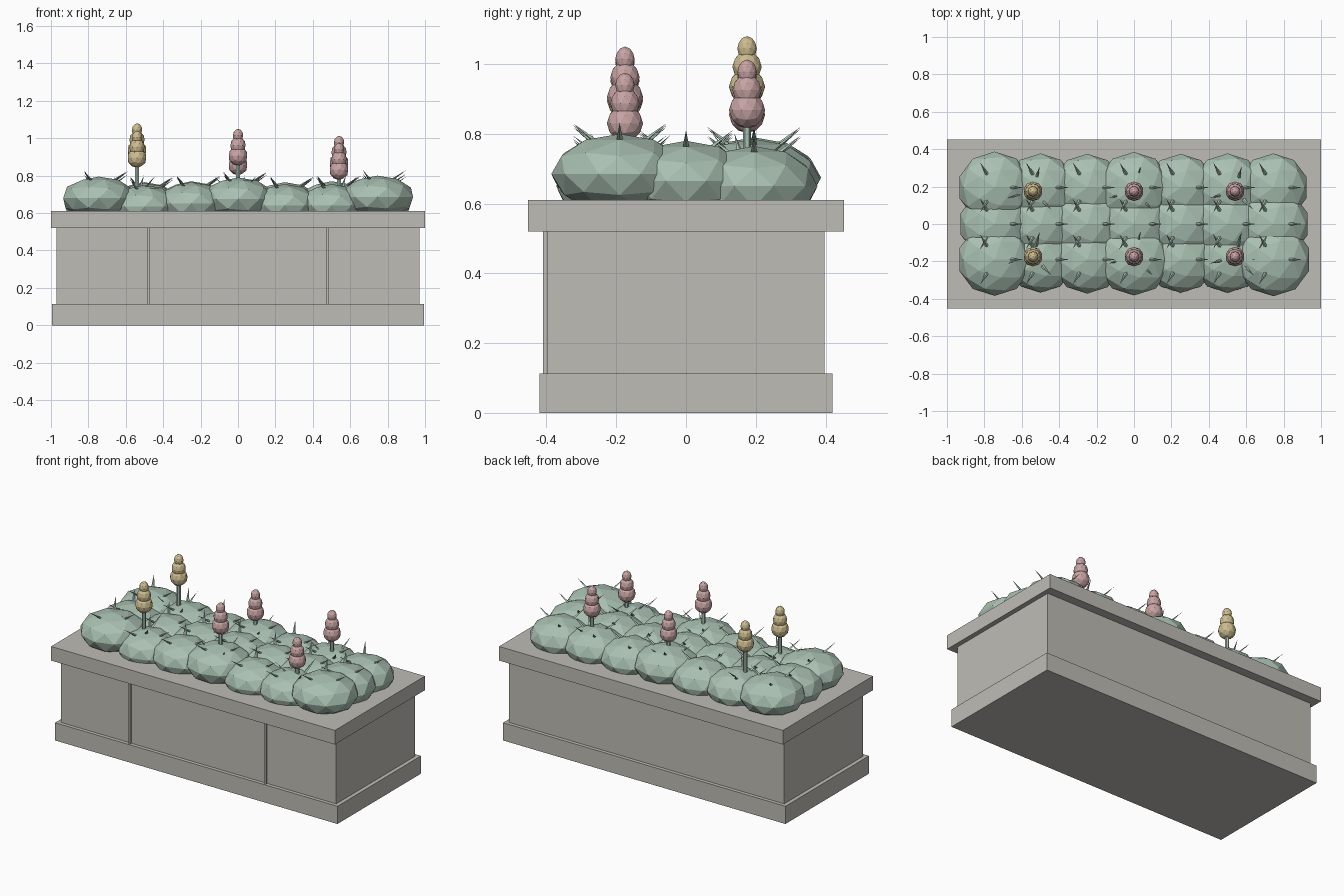
import bpy, math
from mathutils import Vector

if "Cube" in bpy.data.objects:
    bpy.data.objects.remove(bpy.data.objects["Cube"])


def material(name, rgb):
    m = bpy.data.materials.new(name)
    m.diffuse_color = (*rgb, 1)
    m.use_nodes = True
    m.node_tree.nodes["Principled BSDF"].inputs["Base Color"].default_value = m.diffuse_color
    return m


STONE = material("pale_stone", (0.52, 0.505, 0.465))
GREEN = material("sage_green", (0.40, 0.53, 0.445))
PINK = material("dusty_pink", (0.58, 0.37, 0.37))
TAN = material("straw_yellow", (0.62, 0.51, 0.28))


def finish(name, mat):
    o = bpy.context.object
    o.name = name
    o.data.materials.append(mat)
    return o


def box(name, x0, x1, y0, y1, z0, z1, mat):
    bpy.ops.mesh.primitive_cube_add(size=1, location=((x0 + x1) / 2, (y0 + y1) / 2, (z0 + z1) / 2))
    bpy.context.object.scale = (x1 - x0, y1 - y0, z1 - z0)
    return finish(name, mat)


def ball(name, loc, scale, mat):
    bpy.ops.mesh.primitive_ico_sphere_add(subdivisions=2, radius=1, location=loc)
    bpy.context.object.scale = scale
    return finish(name, mat)


def spike(name, base, tip, width, thick):
    # four-sided blade from base to tip
    base, tip = Vector(base), Vector(tip)
    d = tip - base
    bpy.ops.mesh.primitive_cone_add(vertices=4, radius1=1, radius2=0, depth=1, location=(base + tip) / 2)
    o = bpy.context.object
    o.rotation_euler = d.to_track_quat('Z', 'Y').to_euler()
    o.scale = (width, thick, d.length)
    return finish(name, GREEN)


# stone planter
box("plinth", -0.995, 0.995, -0.42, 0.42, 0, 0.113, STONE)
box("planter_body", -0.97, 0.97, -0.397, 0.397, 0.10, 0.53, STONE)
box("rim_slab", -1, 1, -0.453, 0.453, 0.52, 0.61, STONE)
for x in (-0.48, 0.477):
    box("panel_strip", x - 0.006, x + 0.006, -0.41, -0.39, 0.11, 0.522, STONE)

# shrubs: three rows of seven, each with three pointed leaves
columns = (-0.745, -0.5, -0.25, 0, 0.25, 0.5, 0.745)
rows = {
    -0.19: (0.795, 0.75, 0.765, 0.79, 0.755, 0.755, 0.80),
    0.0: (0.775, 0.76, 0.77, 0.775, 0.765, 0.77, 0.78),
    0.195: (0.79, 0.765, 0.76, 0.785, 0.76, 0.765, 0.765),
}
for y, tops in rows.items():
    for x, top in zip(columns, tops):
        r = 0.18 + (top - 0.76) * 0.4
        ball("shrub", (x, y, top - 0.115), (r + 0.005, r, 0.115), GREEN)
        for k in range(3):
            a = math.radians(120 * k)
            c, s = math.cos(a), math.sin(a)
            spike("shrub_leaf", (x + 0.06 * c, y + 0.06 * s, top - 0.035),
                  (x + 0.155 * c, y + 0.155 * s, top + 0.03), 0.013, 0.008)

# flower spikes: stem, three stacked blooms, three leaves
flowers = (
    (-0.54, -0.175, 1.04, TAN), (-0.54, 0.175, 1.08, TAN),
    (0.0, -0.175, 1.05, PINK), (0.0, 0.175, 1.0, PINK),
    (0.54, -0.175, 0.975, PINK), (0.54, 0.175, 1.013, PINK),
)
for x, y, top, mat in flowers:
    bpy.ops.mesh.primitive_cylinder_add(vertices=6, radius=0.012, depth=top - 0.66,
                                        location=(x, y, (top + 0.46) / 2))
    finish("flower_stem", GREEN)
    for drop, r, h in ((0.145, 0.052, 0.053), (0.088, 0.042, 0.046), (0.036, 0.028, 0.036)):
        ball("bloom", (x, y, top - drop), (r, r, h), mat)
    for k in range(3):
        a = math.radians(75 + 120 * k)
        c, s = math.cos(a), math.sin(a)
        spike("flower_leaf", (x + 0.01 * c, y + 0.01 * s, 0.69),
              (x + 0.14 * c, y + 0.14 * s, 0.80), 0.018, 0.008)
